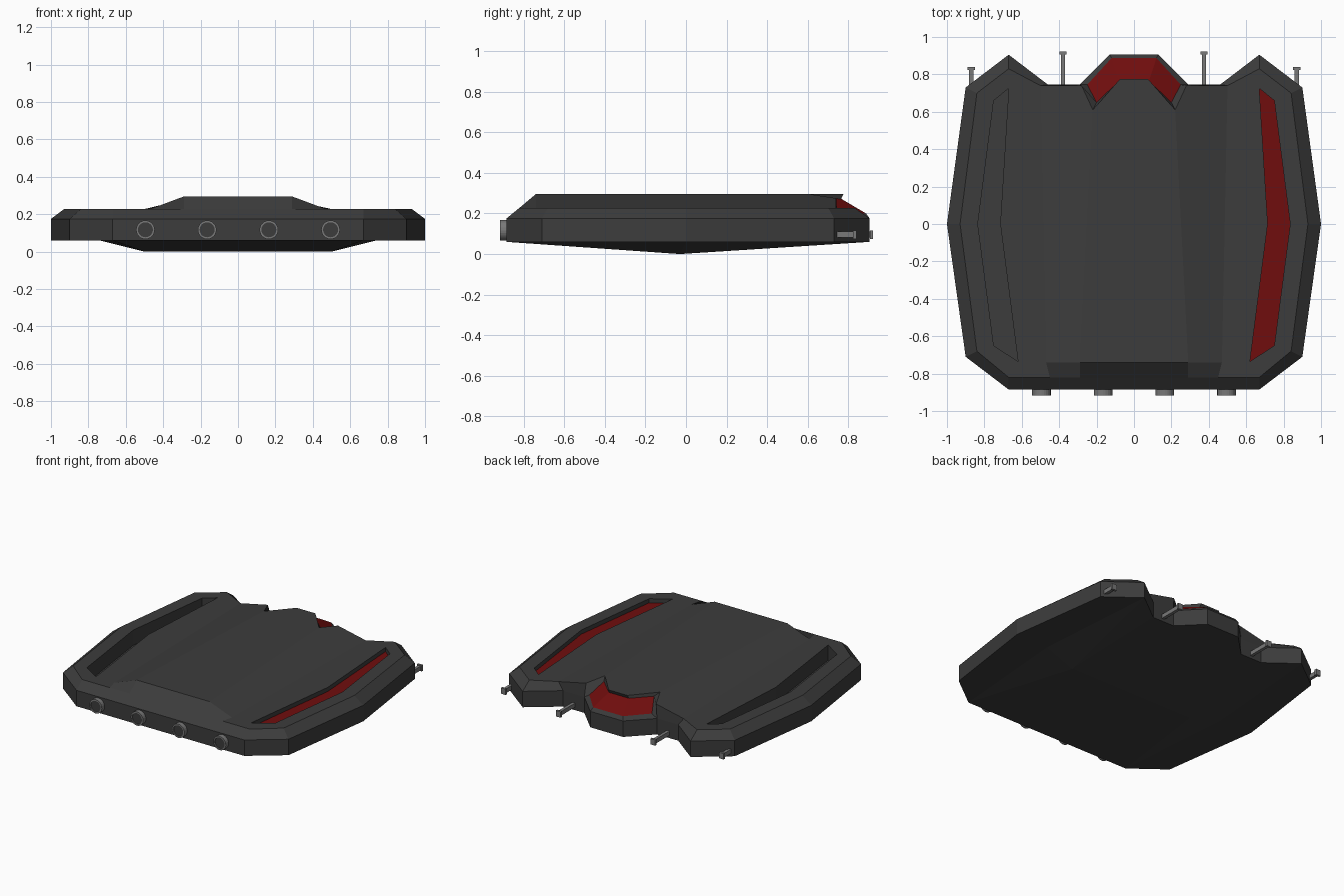
import bpy, bmesh, math
from mathutils import Matrix, Vector

cube = bpy.data.objects.get("Cube")
if cube:
    bpy.data.objects.remove(cube)


def material(name, rgb):
    m = bpy.data.materials.new(name)
    m.use_nodes = True
    col = (*rgb, 1)
    m.diffuse_color = col
    m.node_tree.nodes["Principled BSDF"].inputs["Base Color"].default_value = col
    return m


DARK = material("charcoal", (.045, .045, .045))
RED = material("deep_red", (.16, .004, .004))
METAL = material("grey_metal", (.19, .19, .19))


def finish(bm, name, mats):
    bmesh.ops.remove_doubles(bm, verts=bm.verts, dist=1e-4)
    bmesh.ops.recalc_face_normals(bm, faces=bm.faces)
    me = bpy.data.meshes.new(name)
    bm.to_mesh(me)
    bm.free()
    for m in mats:
        me.materials.append(m)
    ob = bpy.data.objects.new(name, me)
    bpy.context.collection.objects.link(ob)
    return ob


# Half outline from the front centre round to the back centre
LOW, WALL, DECK, TOP = .06, .175, .228, .295
outline = dict(A=(0, -.885), B=(.67, -.885), C=(.9, -.71), D=(1, 0), E=(.9, .73),
               F=(.67, .905), G=(.46, .745), H=(.29, .745), I=(.13, .905), J=(0, .905))
P = {}
for k, (x, y) in outline.items():
    P[k + "_low"] = (x, y, LOW)
    P[k] = (x, y, WALL)

# Deck edge, raised centre, window frame and belly ridge
ring = dict(a=(0, -.82), s=(.29, -.82), r=(.45, -.82), b=(.67, -.82), c=(.84, -.68),
            d=(.93, 0), e=(.84, .7), f=(.67, .83), g=(.5, .74), r2=(.47, -.74))
slot = dict(t1=(.62, -.735), t2=(.75, -.65), t3=(.835, 0),
            t4=(.75, .66), t5=(.67, .725), t6=(.715, 0))
P.update({k: (*v, DECK) for k, v in {**ring, **slot}.items()})
P.update(n=(0, -.74, TOP), m=(.29, -.74, TOP), p=(.22, .61, TOP), q=(.075, .775, TOP),
         o=(0, .775, TOP), h=(.28, .74, .275),
         w1=(.25, .745, .2), w2=(.2, .65, .275), w3=(.08, .765, .272),
         w4=(.12, .887, .2), w5=(0, .765, .272), w6=(0, .887, .2),
         k0=(0, -.03, 0), k1=(.5, -.03, 0), k2=(.74, 0, LOW))

upper = ["A B b r s a", "B C c b", "C D d c", "D E e d", "E F f e", "F G g f", "G H h g",
         "a s m n", "s r r2 m", "m r2 g h p", "n m p q o",
         "r2 r b t1 t6", "r2 t6 g", "t6 t5 f g",
         "b c t2 t1", "c d t3 t2", "d e t4 t3", "e f t5 t4",
         "p w2 w1 H h", "p q w3 w2", "q o w5 w3", "w1 H I w4", "w4 I J w6"]
window = ["w2 w1 w4 w3", "w3 w4 w6 w5"]
belly = ["A_low B_low k1 k0", "B_low k2 k1", "B_low C_low D_low k2", "D_low E_low F_low k2",
         "k1 k2 F_low", "k1 F_low G_low", "k1 G_low H_low", "k0 k1 H_low I_low J_low"]
keys = list(outline)
walls = [f"{i}_low {j}_low {j} {i}" for i, j in zip(keys, keys[1:])]

# Hull: both halves, with a red inlay in the left slot and a bare deep right slot
bm = bmesh.new()
for side, depth in ((1, .03), (-1, .11)):
    pts = dict(P)
    for k in slot:
        x, y, z = P[k]
        pts[k + "_floor"] = (x, y, z - depth)
    sk = list(slot)
    liner = [f"{i} {j} {j}_floor {i}_floor" for i, j in zip(sk, sk[1:] + sk[:1])]
    floor = ["t1_floor t2_floor t3_floor t6_floor", "t6_floor t3_floor t4_floor t5_floor"]
    groups = [(upper + walls + belly + liner, 0), (window, 1), (floor, int(side > 0))]
    verts = {k: bm.verts.new((side * x, y, z)) for k, (x, y, z) in pts.items()}
    for faces, index in groups:
        for spec in faces:
            face = bm.faces.new([verts[k] for k in spec.split()])
            face.material_index = index
finish(bm, "hull", [DARK, RED])


# Front ports: short ribbed rings with a dark recessed centre
def port(x, name):
    bm = bmesh.new()
    count = 24
    profile = [(.04, -.87), (.04, -.917), (.05, -.917), (.05, -.87)]
    rows = []
    for i in range(count):
        a = math.tau * i / count
        rows.append([bm.verts.new((x + r * math.cos(a), y, .117 + r * math.sin(a)))
                     for r, y in profile])
    for i in range(count):
        u, v = rows[i], rows[(i + 1) % count]
        for j in range(4):
            k = (j + 1) % 4
            bm.faces.new((u[j], u[k], v[k], v[j]))
    finish(bm, name, [METAL])
    bm = bmesh.new()
    bmesh.ops.create_cone(bm, cap_ends=True, segments=count, radius1=.04, radius2=.04,
                          depth=.04, matrix=Matrix.Translation((x, -.89, .117))
                          @ Matrix.Rotation(math.pi / 2, 4, 'X'))
    finish(bm, name + "_core", [DARK])


for i, x in enumerate((-.495, -.165, .165, .495)):
    port(x, f"front_port_{i + 1}")


# Rear pins: square bars with a wider head
def pin(x, end, name):
    bm = bmesh.new()
    for w, h, y0, y1 in ((.022, .03, .68, end - .012), (.038, .042, end - .016, end)):
        mat = Matrix.Translation((x, (y0 + y1) / 2, .096)) @ Matrix.Diagonal((w, y1 - y0, h, 1))
        bmesh.ops.create_cube(bm, size=1, matrix=mat)
    finish(bm, name, [METAL])


for side, label in ((1, "left"), (-1, "right")):
    pin(.375 * side if side > 0 else -.38, .922, label + "_inner_pin")
    pin(.87 * side, .84, label + "_outer_pin")
